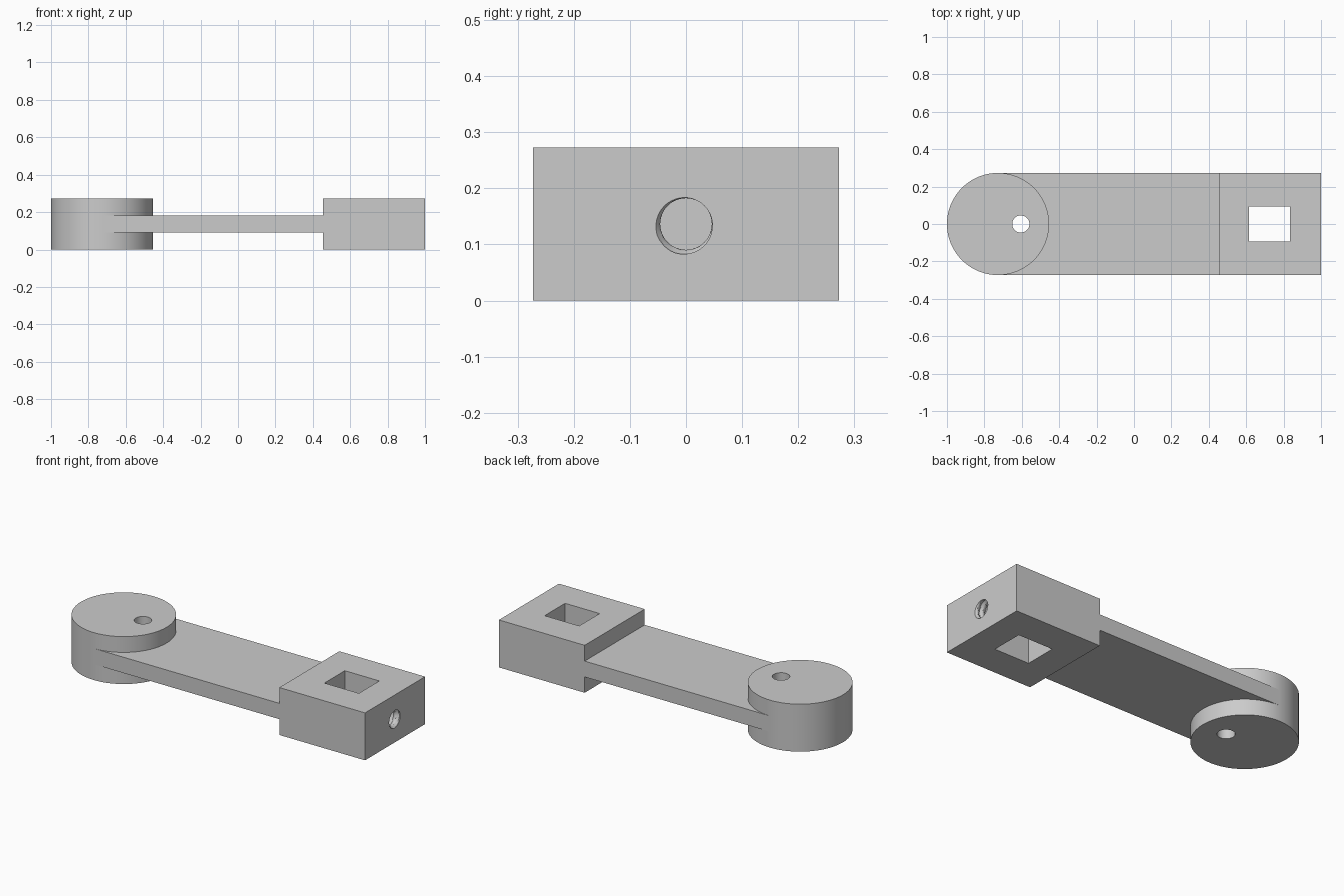
import bpy, bmesh, math
from mathutils import Matrix

cube = bpy.data.objects.get("Cube")
if cube:
    bpy.data.objects.remove(cube, do_unlink=True)

R = 0.273          # hub radius and half width
H = 2 * R          # block length
T = R              # total height
HUB_X = -1 + R
BLOCK_X = 1 - H

grey = bpy.data.materials.new("plain grey")
grey.use_nodes = True
colour = (0.6, 0.6, 0.6, 1)
grey.diffuse_color = colour
grey.node_tree.nodes["Principled BSDF"].inputs["Base Color"].default_value = colour


def finish(name, bm):
    bmesh.ops.recalc_face_normals(bm, faces=bm.faces)
    mesh = bpy.data.meshes.new(name)
    bm.to_mesh(mesh)
    bm.free()
    mesh.materials.append(grey)
    ob = bpy.data.objects.new(name, mesh)
    bpy.context.collection.objects.link(ob)
    return ob


def box(name, x0, x1, half_y, z0, z1):
    bm = bmesh.new()
    m = Matrix.Translation(((x0 + x1) / 2, 0, (z0 + z1) / 2))
    m = m @ Matrix.Diagonal((x1 - x0, 2 * half_y, z1 - z0, 1))
    bmesh.ops.create_cube(bm, size=1, matrix=m)
    return finish(name, bm)


def cylinder(name, x, radius, z0, z1, sides):
    bm = bmesh.new()
    bmesh.ops.create_cone(bm, cap_ends=True, segments=sides, radius1=radius,
                          radius2=radius, depth=z1 - z0,
                          matrix=Matrix.Translation((x, 0, (z0 + z1) / 2)))
    return finish(name, bm)


def thread(name, x0, x1, z, radius, depth, pitch, sides=48, steps=8):
    """Solid screw along x whose radius follows a triangular helix."""
    bm = bmesh.new()
    rings = []
    count = round((x1 - x0) / pitch * steps)
    for i in range(count + 1):
        x = x0 + (x1 - x0) * i / count
        ring = []
        for j in range(sides):
            a = math.tau * j / sides
            phase = ((x - 1) / pitch + a / math.tau - 0.625) % 1
            r = radius + depth * max(0, 1 - 2.6 * min(phase, 1 - phase))
            ring.append(bm.verts.new((x, r * math.cos(a), z + r * math.sin(a))))
        rings.append(ring)
    for a, b in zip(rings, rings[1:]):
        for j in range(sides):
            k = (j + 1) % sides
            bm.faces.new((a[j], a[k], b[k], b[j]))
    bm.faces.new(rings[0])
    bm.faces.new(rings[-1])
    return finish(name, bm)


def cut(ob, cutter):
    mod = ob.modifiers.new("cut", 'BOOLEAN')
    mod.operation = 'DIFFERENCE'
    mod.solver = 'EXACT'
    mod.object = cutter
    bpy.context.view_layer.objects.active = ob
    bpy.ops.object.modifier_apply(modifier=mod.name)


# Solid parts
hub = cylinder("round_hub", HUB_X, R, 0, T, 96)
arm = box("flat_arm", HUB_X, BLOCK_X, R, T / 3, T * 2 / 3)
block = box("end_block", BLOCK_X, 1, R, 0, T)

# Holes: pin hole through hub and arm, square window, threaded side hole
pin = cylinder("pin_cutter", -0.605, 0.046, -0.1, T + 0.1, 48)
window = box("window_cutter", 0.615, 0.835, 0.093, -0.1, T + 0.1)
screw = thread("screw_cutter", 0.8, 1.02, T / 2, 0.046, 0.011, 0.036)
cut(hub, pin)
cut(arm, pin)
cut(block, window)
cut(block, screw)
for helper in (pin, window, screw):
    bpy.data.objects.remove(helper, do_unlink=True)

# Smooth the round walls, keep the rims crisp
for ob in (hub, arm, block):
    bpy.ops.object.select_all(action='DESELECT')
    ob.select_set(True)
    bpy.context.view_layer.objects.active = ob
    bpy.ops.object.shade_smooth_by_angle(angle=math.radians(30))
